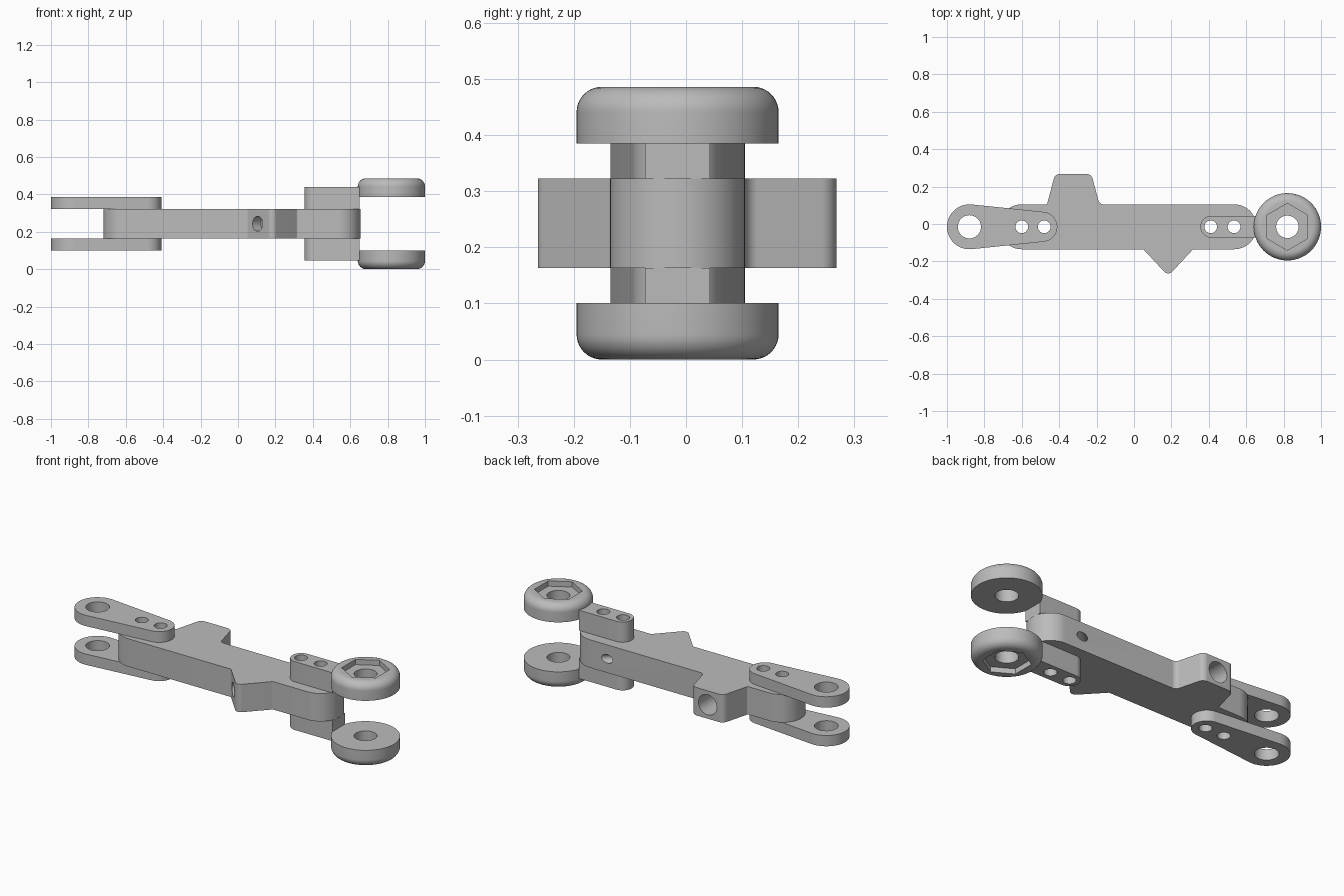
import bpy, bmesh
from math import acos, cos, pi, radians, sin, tan
from mathutils import Vector

if "Cube" in bpy.data.objects:
    bpy.data.objects.remove(bpy.data.objects["Cube"], do_unlink=True)

CY = -0.015          # long axis of the arm
MID = 0.243          # mirror height
HALF = 0.08          # half height of the arm

grey = bpy.data.materials.new("plain grey")
grey.use_nodes = True
grey.diffuse_color = (0.5, 0.5, 0.5, 1)
bsdf = next(n for n in grey.node_tree.nodes if n.type == "BSDF_PRINCIPLED")
bsdf.inputs["Base Color"].default_value = grey.diffuse_color


def add_object(name, bm):
    bmesh.ops.remove_doubles(bm, verts=bm.verts, dist=1e-5)
    bmesh.ops.recalc_face_normals(bm, faces=bm.faces)
    mesh = bpy.data.meshes.new(name)
    bm.to_mesh(mesh)
    bm.free()
    mesh.materials.append(grey)
    obj = bpy.data.objects.new(name, mesh)
    bpy.context.collection.objects.link(obj)
    return obj


def prism(name, outline, z0, z1):
    bm = bmesh.new()
    base = bm.faces.new([bm.verts.new((x, y, z0)) for x, y in outline])
    top = bmesh.ops.extrude_face_region(bm, geom=[base])["geom"]
    verts = [g for g in top if isinstance(g, bmesh.types.BMVert)]
    bmesh.ops.translate(bm, verts=verts, vec=(0, 0, z1 - z0))
    return add_object(name, bm)


def rounded(corners, steps=14):
    """Replace each (x, y, radius) corner by a tangent arc."""
    out = []
    for i, (x, y, r) in enumerate(corners):
        p = Vector((x, y))
        if r == 0:
            out.append((x, y))
            continue
        a = (Vector(corners[i - 1][:2]) - p).normalized()
        b = (Vector(corners[(i + 1) % len(corners)][:2]) - p).normalized()
        half = a.angle(b) / 2
        centre = p + (a + b).normalized() * r / sin(half)
        start = p + a * r / tan(half) - centre
        end = p + b * r / tan(half) - centre
        sweep = start.angle(end)
        for k in range(steps + 1):
            t = k / steps
            q = (start * sin((1 - t) * sweep) + end * sin(t * sweep)) / sin(sweep)
            out.append(tuple(centre + q))
    return out


def tapered_outline(x1, r1, x2, r2, steps=24):
    """Outline around a large circle and a small one to its +x side."""
    a = acos((r1 - r2) / (x2 - x1))
    small = [-a + 2 * a * k / steps for k in range(steps + 1)]
    large = [a + (2 * pi - 2 * a) * k / steps for k in range(steps + 1)]
    return ([(x2 + r2 * cos(t), CY + r2 * sin(t)) for t in small]
            + [(x1 + r1 * cos(t), CY + r1 * sin(t)) for t in large])


def bore(centre, radius, depth, direction=(0, 0, 1), sides=40, turn=0):
    """Round or polygonal cutter centred on a point."""
    bm = bmesh.new()
    bmesh.ops.create_cone(bm, cap_ends=True, segments=sides, radius1=radius,
                          radius2=radius, depth=depth)
    cutter = add_object("cutter", bm)
    cutter.location = centre
    if direction == (0, 0, 1):
        cutter.rotation_euler.z = turn
    else:
        cutter.rotation_euler = Vector(direction).to_track_quat("Z", "Y").to_euler()
    cutter.hide_render = True
    return cutter


def finish(obj, cutters):
    """Cut the holes, drop the cutters and shade."""
    for c in cutters:
        mod = obj.modifiers.new("hole", "BOOLEAN")
        mod.operation, mod.solver, mod.object = "DIFFERENCE", "EXACT", c
    bpy.context.view_layer.update()
    graph = bpy.context.evaluated_depsgraph_get()
    mesh = bpy.data.meshes.new_from_object(obj.evaluated_get(graph))
    obj.modifiers.clear()
    obj.data = mesh
    for c in cutters:
        bpy.data.objects.remove(c, do_unlink=True)
    bpy.ops.object.select_all(action="DESELECT")
    obj.select_set(True)
    bpy.context.view_layer.objects.active = obj
    bpy.ops.object.shade_smooth_by_angle(angle=radians(30))


def upright(x, radius):
    return bore((x, CY, MID), radius, 1)


# Main arm with a rear lug and a pointed front lug
lo, hi = CY - 0.12, CY + 0.12
arm = prism("main_arm", rounded([
    (-0.72, lo, 0.119), (0.05, lo, 0.01), (0.183, -0.278, 0.03),
    (0.316, lo, 0.01), (0.655, lo, 0.119), (0.655, hi, 0.119),
    (-0.185, hi, 0.03), (-0.228, 0.268, 0.035), (-0.422, 0.268, 0.035),
    (-0.465, hi, 0.01), (-0.72, hi, 0.119)]), MID - HALF, MID + HALF)
slope = Vector((1, 0.93, 0)).normalized()
entry = Vector((0.105, -0.194, MID))
finish(arm, [upright(x, 0.034) for x in (-0.6, -0.48, 0.41, 0.535)] + [
    bore((-0.325, 0.2, MID), 0.058, 0.3, (0, 1, 0)),
    bore(entry, 0.04, 0.12, tuple(slope)),
    bore(entry + slope * 0.25, 0.024, 0.6, tuple(slope))])

for side, s in (("upper", 1), ("lower", -1)):
    def level(h):
        return MID + s * h

    # Tapered fork plate
    plate = prism(side + "_fork_plate", tapered_outline(-0.88, 0.12, -0.49, 0.08),
                  level(HALF), level(0.142))
    finish(plate, [upright(-0.88, 0.062), upright(-0.6, 0.034), upright(-0.48, 0.034)])

    # Spacer block carrying the roller
    block = prism(side + "_spacer_block", rounded([
        (0.355, CY - 0.058, 0.057), (0.65, CY - 0.058, 0),
        (0.65, CY + 0.058, 0), (0.355, CY + 0.058, 0.057)]),
        level(HALF), level(0.196))
    finish(block, [upright(0.41, 0.034), upright(0.535, 0.034)])

    # Roller with a rounded outer rim, bore and hexagonal nut pocket
    profile = [(0.06, 0.142), (0.18, 0.142)]
    profile += [(0.135 + 0.045 * cos(t), 0.198 + 0.045 * sin(t))
                for t in (pi / 2 * k / 10 for k in range(11))]
    profile += [(0.06, 0.243)]
    bm = bmesh.new()
    ring = [bm.verts.new((0.82 + r, CY, level(h))) for r, h in profile]
    edges = [bm.edges.new((ring[i - 1], ring[i])) for i in range(len(ring))]
    bmesh.ops.spin(bm, geom=ring + edges, cent=(0.82, CY, 0), axis=(0, 0, 1),
                   angle=2 * pi, steps=64)
    roller = add_object(side + "_roller", bm)
    finish(roller, [bore((0.82, CY, level(0.243)), 0.125, 0.06, sides=6)])
    # keep the pocket points facing front and back
